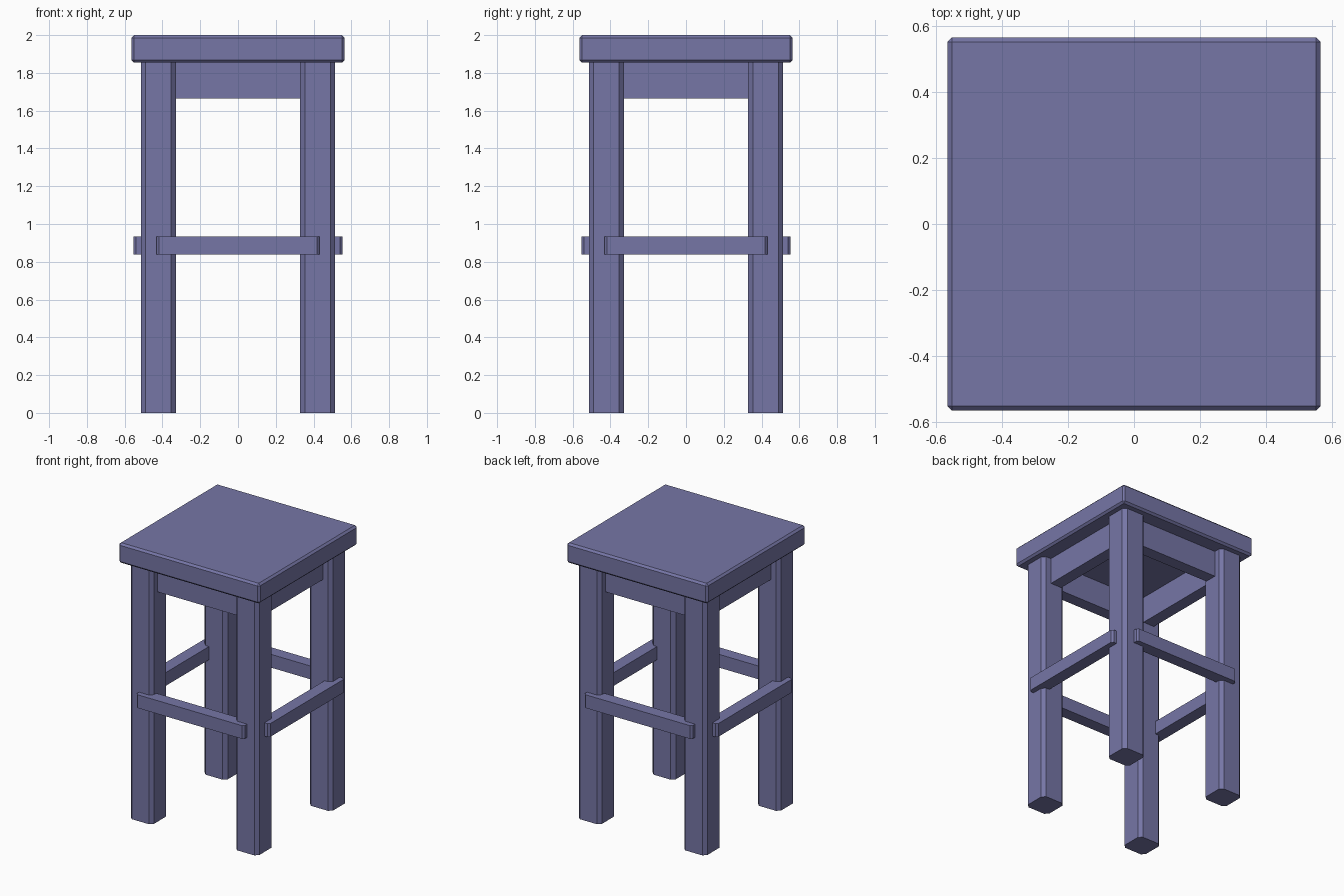
import bpy, bmesh
from mathutils import Matrix

if "Cube" in bpy.data.objects:
    bpy.data.objects.remove(bpy.data.objects["Cube"])


def box(name, center, size, bevel=0.0, vertical_only=True, turn=0):
    """Box with chamfered edges, optionally turned by quarter turns about z."""
    bm = bmesh.new()
    bmesh.ops.create_cube(bm, size=1)
    bmesh.ops.scale(bm, vec=size, verts=bm.verts)
    bmesh.ops.translate(bm, vec=center, verts=bm.verts)
    if bevel:
        edges = [e for e in bm.edges if not vertical_only
                 or abs(e.verts[0].co.z - e.verts[1].co.z) > 1e-4]
        bmesh.ops.bevel(bm, geom=edges, offset=bevel, offset_type='OFFSET',
                        segments=1, profile=0.5, affect='EDGES')
    bm.transform(Matrix.Rotation(turn * 1.5707963, 4, 'Z'))
    mesh = bpy.data.meshes.new(name)
    bm.to_mesh(mesh)
    bm.free()
    mesh.materials.append(wood)
    ob = bpy.data.objects.new(name, mesh)
    bpy.context.collection.objects.link(ob)
    return ob


wood = bpy.data.materials.new("painted_wood")
wood.diffuse_color = (0.18, 0.18, 0.38, 1)
wood.use_nodes = True
wood.node_tree.nodes["Principled BSDF"].inputs["Base Color"].default_value = wood.diffuse_color

# Seat slab, chamfered all round
box("seat", (0, 0, 1.9275), (1.13, 1.13, 0.145), 0.014, vertical_only=False)

# One leg, apron rail and stretcher per side
for i, side in enumerate(("front", "right", "back", "left")):
    box(side + "_leg", (-0.422, -0.422, 0.929), (0.185, 0.185, 1.858), 0.024, turn=i)
    box(side + "_apron", (0, -0.405, 1.761), (0.68, 0.09, 0.194), turn=i)
    box(side + "_stretcher", (0, -0.508, 0.887), (0.865, 0.09, 0.096), 0.014, turn=i)
